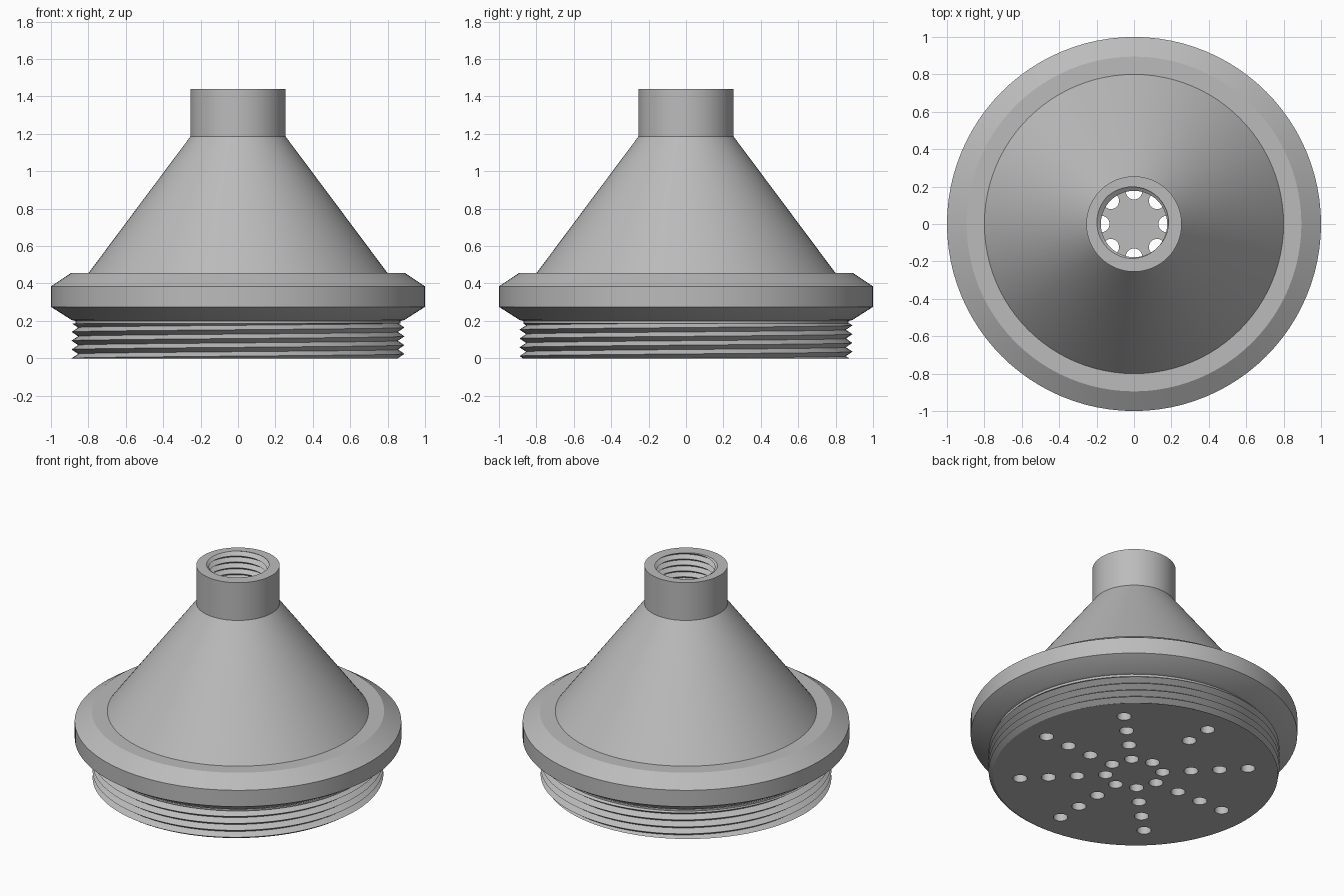
import bpy, bmesh
from math import sin, cos, pi, radians
from mathutils import Matrix

if "Cube" in bpy.data.objects:
    bpy.data.objects.remove(bpy.data.objects["Cube"], do_unlink=True)

SEG = 96

grey = bpy.data.materials.new("light_grey")
grey.use_nodes = True
grey.diffuse_color = (0.5, 0.5, 0.5, 1)
grey.node_tree.nodes["Principled BSDF"].inputs["Base Color"].default_value = (0.5, 0.5, 0.5, 1)


def finish(name, bm):
    """Turn a bmesh into a clean grey object."""
    bmesh.ops.remove_doubles(bm, verts=bm.verts, dist=1e-5)
    bmesh.ops.recalc_face_normals(bm, faces=bm.faces)
    mesh = bpy.data.meshes.new(name)
    bm.to_mesh(mesh)
    bm.free()
    mesh.materials.append(grey)
    obj = bpy.data.objects.new(name, mesh)
    bpy.context.collection.objects.link(obj)
    return obj


def smooth(obj):
    bpy.ops.object.select_all(action='DESELECT')
    obj.select_set(True)
    bpy.context.view_layer.objects.active = obj
    bpy.ops.object.shade_smooth_by_angle(angle=radians(25))


def revolve(name, section):
    """Sweep a closed (radius, z) loop round z; section depends on the turn 0..1."""
    bm = bmesh.new()
    loops = []
    for i in range(SEG + 1):
        a = 2 * pi * i / SEG
        loops.append([bm.verts.new((r * cos(a), r * sin(a), z)) for r, z in section(i / SEG)])
    for p, q in zip(loops, loops[1:]):
        for j in range(len(p)):
            k = (j + 1) % len(p)
            bm.faces.new((p[j], q[j], q[k], p[k]))
    obj = finish(name, bm)
    smooth(obj)
    return obj


def thread_section(z0, z1, pitch, root, crest, wall):
    """Helical V thread between z0 and z1, closed by a plain wall on the other side."""
    rows = 2 * int((z1 - z0) / pitch + 2.5)

    def section(turn):
        points = [(wall, z0)]
        for j in range(rows + 1):
            z = min(max(z0 + pitch * (j / 2 + turn - 1), z0), z1)
            phase = ((z - z0) / pitch - turn) % 1
            points.append((root + (crest - root) * (1 - abs(2 * phase - 1)), z))
        return points + [(wall, z1)]
    return section


# Hollow cone with the chamfered flange
body = [(0.87, 0.185), (0.87, 0.2), (0.89, 0.205), (1, 0.275), (1, 0.385), (0.895, 0.455),
        (0.8, 0.455), (0.255, 1.185), (0.19, 1.185), (0.72, 0.455), (0.8, 0.35), (0.8, 0.185)]
revolve("cone_body", lambda turn: body)

# Threaded collar below the flange and neck with an internal thread
revolve("threaded_collar", thread_section(0, 0.185, 0.047, 0.855, 0.89, 0.8))
revolve("threaded_neck", thread_section(1.185, 1.44, 0.04, 0.205, 0.177, 0.255))

# Spray plate
bm = bmesh.new()
bmesh.ops.create_cone(bm, cap_ends=True, segments=SEG, radius1=0.8, radius2=0.8, depth=0.07,
                      matrix=Matrix.Translation((0, 0, 0.035)))
plate = finish("spray_plate", bm)

# Drill eight rows of four holes, leaving one position blank
bm = bmesh.new()
for row in range(8):
    for ring in range(1, 5):
        if (row, ring) == (2, 2):
            continue
        a, r = row * pi / 4, ring * 0.175
        bmesh.ops.create_cone(bm, cap_ends=True, segments=24, radius1=0.044, radius2=0.044, depth=0.3,
                              matrix=Matrix.Translation((r * cos(a), r * sin(a), 0.035)))
drill = finish("hole_cutter", bm)
drill.hide_render = True
cut = plate.modifiers.new("holes", 'BOOLEAN')
cut.operation = 'DIFFERENCE'
cut.solver = 'EXACT'
cut.object = drill
bpy.context.view_layer.objects.active = plate
bpy.ops.object.modifier_apply(modifier=cut.name)
bpy.data.objects.remove(drill, do_unlink=True)
smooth(plate)
